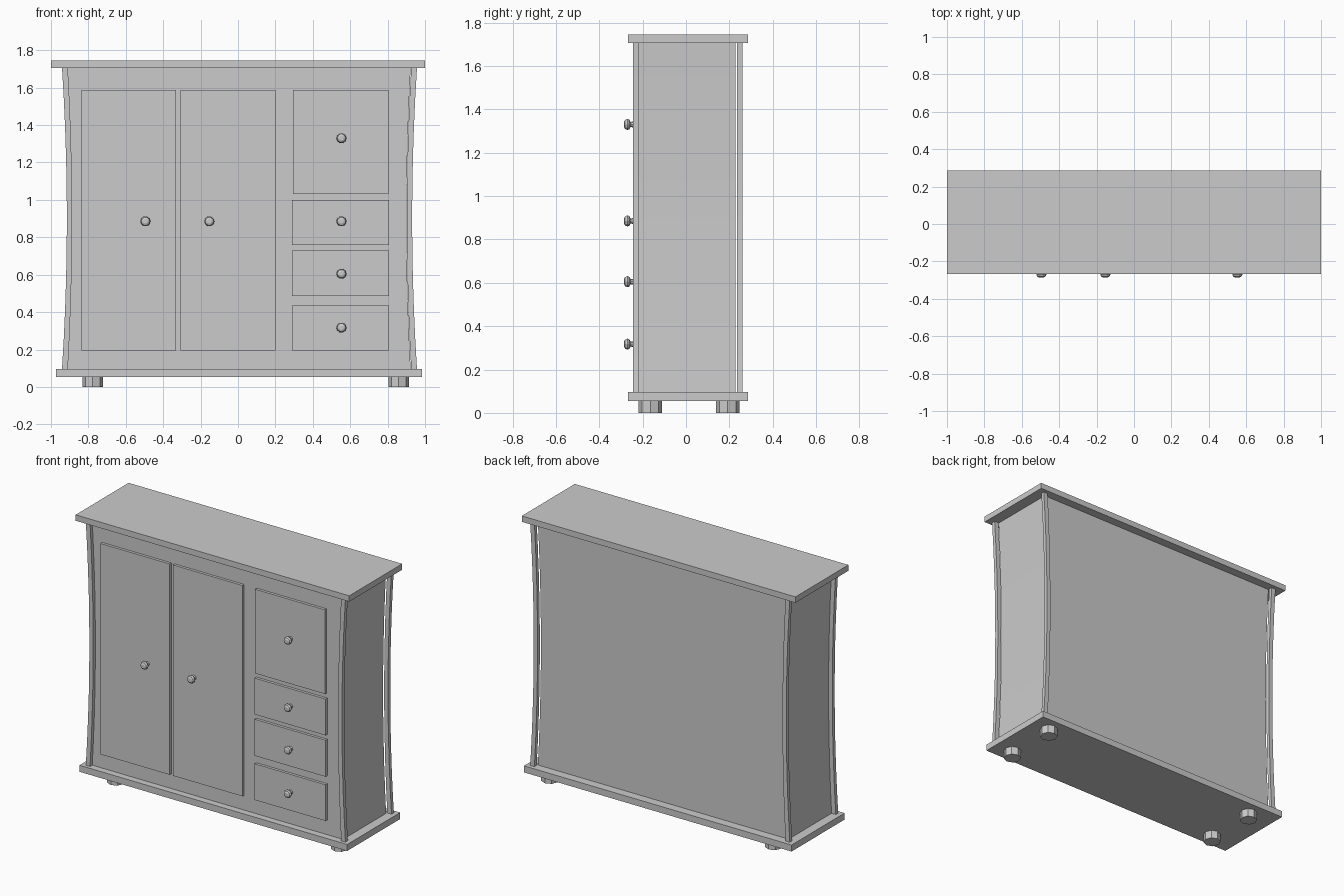
import bpy, bmesh, math
from mathutils import Matrix

if "Cube" in bpy.data.objects:
    bpy.data.objects.remove(bpy.data.objects["Cube"])

Z0, Z1 = 0.095, 1.707      # carcass bottom and top
CX = 0.008                 # centre of the carcass


def finish(name, bm):
    bmesh.ops.recalc_face_normals(bm, faces=bm.faces[:])
    me = bpy.data.meshes.new(name)
    bm.to_mesh(me)
    bm.free()
    ob = bpy.data.objects.new(name, me)
    bpy.context.collection.objects.link(ob)
    return ob


def box(name, x0, x1, y0, y1, z0, z1):
    bm = bmesh.new()
    m = Matrix.Translation(((x0 + x1) / 2, (y0 + y1) / 2, (z0 + z1) / 2))
    m = m @ Matrix.Diagonal((x1 - x0, y1 - y0, z1 - z0, 1))
    bmesh.ops.create_cube(bm, size=1, matrix=m)
    return finish(name, bm)


def waisted(name, left, right, bow_l, bow_r, y0, y1, n=10):
    """Upright block whose left/right edges bow in x at mid height."""
    bm = bmesh.new()
    rings = []
    for i in range(n + 1):
        t = i / n
        k = 1 - (2 * t - 1) ** 2
        a, b, z = left + bow_l * k, right + bow_r * k, Z0 + (Z1 - Z0) * t
        rings.append([bm.verts.new(p) for p in
                      ((a, y0, z), (b, y0, z), (b, y1, z), (a, y1, z))])
    for r, s in zip(rings, rings[1:]):
        for j in range(4):
            bm.faces.new((r[j], r[(j + 1) % 4], s[(j + 1) % 4], s[j]))
    bm.faces.new(rings[0])
    bm.faces.new(rings[-1])
    return finish(name, bm)


def knob(name, x, z, sides=10):
    """Turned knob pointing to -y."""
    profile = [(0.016, -0.238), (0.012, -0.255), (0.024, -0.262),
               (0.027, -0.270), (0.022, -0.281), (0.012, -0.286)]
    bm = bmesh.new()
    rings = [[bm.verts.new((x + r * math.cos(2 * math.pi * i / sides), y,
                            z + r * math.sin(2 * math.pi * i / sides)))
              for i in range(sides)] for r, y in profile]
    for r, s in zip(rings, rings[1:]):
        for i in range(sides):
            j = (i + 1) % sides
            bm.faces.new((r[i], r[j], s[j], s[i]))
    bm.faces.new(rings[0])
    bm.faces.new(rings[-1])
    return finish(name, bm)


# top and base boards
box("top_board", -1, 1, -0.267, 0.286, 1.705, 1.744)
box("base_board", -0.972, 0.985, -0.267, 0.286, 0.054, 0.097)

# carcass with waisted sides
waisted("carcass", -0.91, 0.923, 0.022, -0.022, -0.222, 0.228)

# curved corner posts
for row, y0, y1 in (("front", -0.245, -0.220), ("back", 0.236, 0.260)):
    waisted(row + "_left_post", CX - 0.949, CX - 0.918, 0.026, 0.023, y0, y1)
    waisted(row + "_right_post", CX + 0.918, CX + 0.949, -0.023, -0.026, y0, y1)

# doors and drawer fronts: x range, z range, knob x and z
fronts = [
    ("left_door", -0.837, -0.332, 0.195, 1.588, -0.495, 0.885),
    ("right_door", -0.308, 0.200, 0.195, 1.588, -0.153, 0.885),
    ("cupboard_door", 0.294, 0.804, 1.032, 1.588, 0.553, 1.330),
    ("upper_drawer", 0.290, 0.808, 0.760, 1.000, 0.553, 0.885),
    ("middle_drawer", 0.290, 0.808, 0.487, 0.728, 0.553, 0.605),
    ("lower_drawer", 0.290, 0.808, 0.195, 0.434, 0.553, 0.317),
]
for name, x0, x1, z0, z1, kx, kz in fronts:
    box(name, x0, x1, -0.240, -0.215, z0, z1)
    knob(name + "_knob", kx, kz)

# octagonal feet
for x in (-0.777, 0.859):
    for y in (-0.164, 0.192):
        bm = bmesh.new()
        bmesh.ops.create_cone(bm, cap_ends=True, segments=8, radius1=0.054,
                              radius2=0.054, depth=0.06,
                              matrix=Matrix.Translation((x, y, 0.03)))
        finish("foot", bm)
